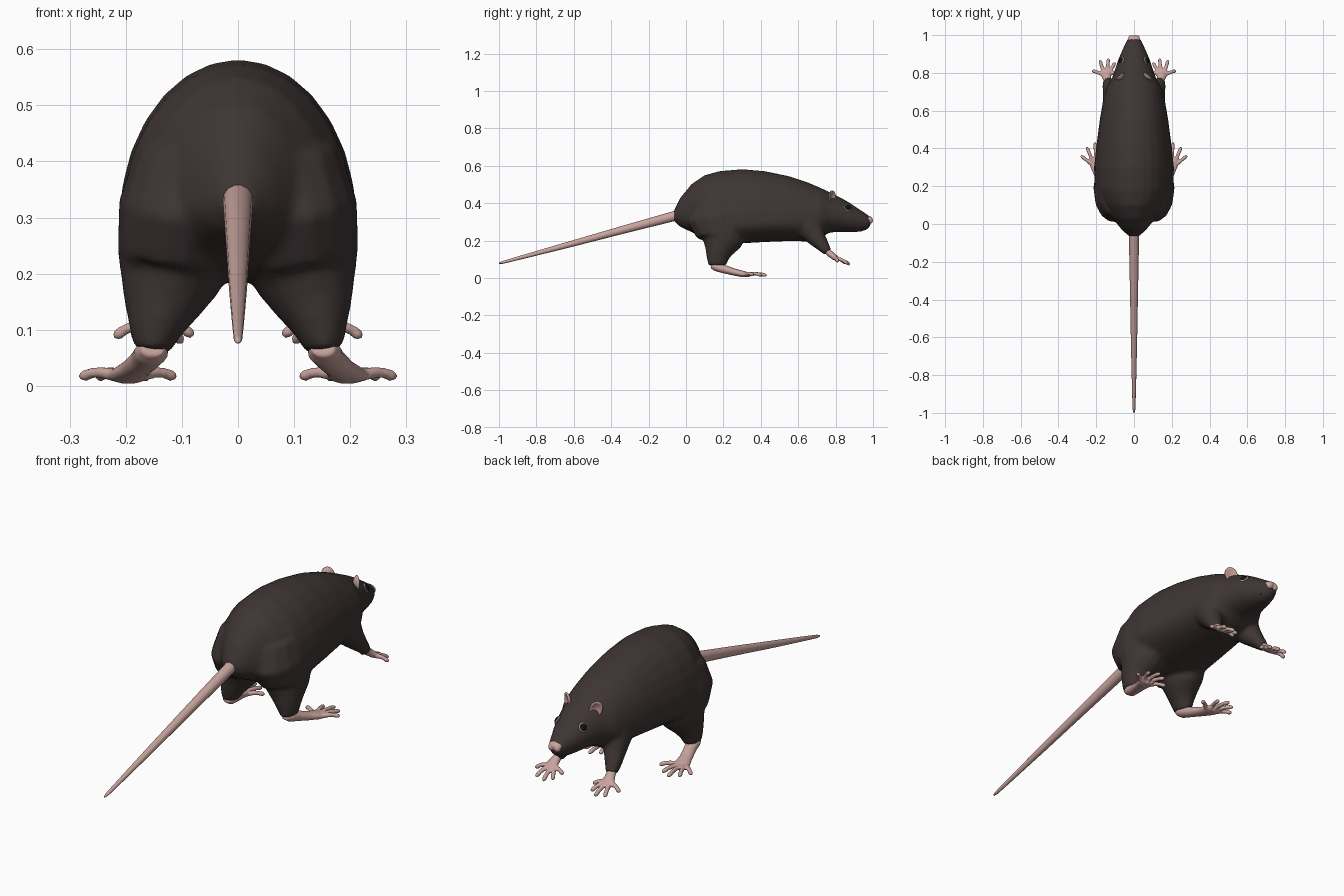
import bpy, bmesh
from math import sin, cos, pi
from mathutils import Vector, Matrix


def material(name, rgb):
    m = bpy.data.materials.new(name)
    m.diffuse_color = (*rgb, 1)
    return m


FUR = material("fur", (0.048, 0.036, 0.034))
SKIN = material("skin", (0.58, 0.37, 0.34))
EYE = material("eye", (0.006, 0.006, 0.006))
RIM = material("eye_rim", (0.25, 0.23, 0.22))
INNER = material("inner_ear", (0.50, 0.29, 0.27))


def loft(bm, rings):
    loops = [[bm.verts.new(p) for p in r] for r in rings]
    n = len(loops[0])
    for a, b in zip(loops, loops[1:]):
        for i in range(n):
            j = (i + 1) % n
            bm.faces.new((a[i], a[j], b[j], b[i]))
    bm.faces.new(loops[0][::-1])
    bm.faces.new(loops[-1])


def tube(bm, pts, side=1, up=(0, 0, 1), n=14):
    """Loft elliptical rings along a path of (x, y, z, width, depth)."""
    c = [Vector((p[0] * side, p[1], p[2])) for p in pts]
    rings = []
    for i, p in enumerate(pts):
        d = (c[min(i + 1, len(c) - 1)] - c[max(i - 1, 0)]).normalized()
        u = Vector(up).cross(d).normalized()
        v = d.cross(u)
        rings.append([c[i] + u * p[3] * cos(2 * pi * k / n) + v * p[4] * sin(2 * pi * k / n)
                      for k in range(n)])
    loft(bm, rings)


def finish(bm, name, mat, voxel=0, smooth=0):
    bmesh.ops.recalc_face_normals(bm, faces=bm.faces)
    for f in bm.faces:
        f.smooth = True
    me = bpy.data.meshes.new(name)
    bm.to_mesh(me)
    bm.free()
    ob = bpy.data.objects.new(name, me)
    bpy.context.collection.objects.link(ob)
    me.materials.append(mat)
    if voxel:
        r = ob.modifiers.new("blend", 'REMESH')
        r.mode = 'VOXEL'
        r.voxel_size = voxel
        r.use_smooth_shade = True
        s = ob.modifiers.new("soften", 'SMOOTH')
        s.factor = 0.5
        s.iterations = smooth
    return ob


# Furry body and head: y, top z, bottom z, widest z, half width
bm = bmesh.new()
profile = [(-0.066, 0.36, 0.305, 0.33, 0.026), (-0.03, 0.43, 0.272, 0.33, 0.065),
           (0.03, 0.503, 0.245, 0.32, 0.115), (0.1, 0.55, 0.21, 0.30, 0.17),
           (0.18, 0.572, 0.185, 0.29, 0.207), (0.3, 0.582, 0.185, 0.29, 0.212),
           (0.42, 0.572, 0.192, 0.30, 0.199), (0.55, 0.545, 0.197, 0.31, 0.182),
           (0.65, 0.512, 0.195, 0.31, 0.165), (0.72, 0.482, 0.215, 0.32, 0.148),
           (0.77, 0.458, 0.243, 0.33, 0.118), (0.83, 0.428, 0.246, 0.33, 0.097),
           (0.88, 0.399, 0.245, 0.32, 0.080), (0.93, 0.366, 0.246, 0.31, 0.058),
           (0.965, 0.343, 0.256, 0.305, 0.043), (0.987, 0.326, 0.277, 0.303, 0.028)]
rings = []
for y, t, b, m, w in profile:
    ring = []
    for k in range(28):
        s = sin(2 * pi * k / 28)
        ring.append(Vector((w * cos(2 * pi * k / 28), y, m + s * (t - m if s > 0 else m - b))))
    rings.append(ring)
loft(bm, rings)
for s in (1, -1):
    # hind thigh
    tube(bm, [(0.092, 0.17, 0.42, 0.085, 0.13), (0.105, 0.175, 0.32, 0.108, 0.17),
              (0.114, 0.195, 0.23, 0.102, 0.14), (0.122, 0.192, 0.19, 0.092, 0.107),
              (0.138, 0.174, 0.14, 0.069, 0.073), (0.148, 0.168, 0.10, 0.048, 0.058),
              (0.154, 0.166, 0.064, 0.034, 0.047)], s, up=(0, 1, 0))
    # foreleg
    tube(bm, [(0.088, 0.61, 0.34, 0.075, 0.08), (0.104, 0.66, 0.27, 0.063, 0.075),
              (0.119, 0.705, 0.205, 0.048, 0.048), (0.134, 0.738, 0.164, 0.036, 0.032),
              (0.14, 0.76, 0.136, 0.026, 0.023)], s)
finish(bm, "body", FUR, 0.01, 6)

# Tail
bm = bmesh.new()
tube(bm, [(0, -0.03, 0.338, 0.028, 0.028), (0, -0.07, 0.329, 0.027, 0.027),
          (0, -0.35, 0.254, 0.0215, 0.0215), (0, -0.65, 0.172, 0.016, 0.016),
          (0, -0.88, 0.110, 0.0105, 0.0105), (0, -0.98, 0.083, 0.0075, 0.0075),
          (0, -1.0, 0.078, 0.003, 0.003)])
finish(bm, "tail", SKIN)


def paw(name, side, sole, base, tips):
    bm = bmesh.new()
    tube(bm, sole, side)
    bx = Vector(base)
    for t in tips:
        t = Vector(t)
        start = bx + Vector(((t.x - bx.x) * 0.3, 0, 0))
        path = []
        for f, r, lift in ((0, .012, 0), (0.4, .010, .005), (0.65, .0095, .004),
                           (0.85, .0105, 0), (0.96, .007, -.002), (1, .003, -.003)):
            p = start.lerp(t, f)
            path.append((p.x, p.y, p.z + lift, r, r))
        tube(bm, path, side, n=10)
    finish(bm, name, SKIN, 0.0045, 3)


for s, label in ((1, "right"), (-1, "left")):
    paw("hind_foot_" + label, s,
        [(0.152, 0.135, 0.066, 0.022, 0.014), (0.154, 0.16, 0.06, 0.031, 0.024),
         (0.165, 0.205, 0.047, 0.028, 0.023), (0.182, 0.26, 0.031, 0.029, 0.019),
         (0.195, 0.31, 0.020, 0.037, 0.017), (0.20, 0.34, 0.016, 0.030, 0.012)],
        (0.196, 0.315, 0.02),
        [(0.282, 0.362, 0.018), (0.25, 0.408, 0.018), (0.207, 0.434, 0.016),
         (0.162, 0.412, 0.017), (0.11, 0.358, 0.018)])
    paw("front_paw_" + label, s,
        [(0.138, 0.742, 0.154, 0.020, 0.017), (0.143, 0.77, 0.13, 0.022, 0.018),
         (0.149, 0.795, 0.11, 0.030, 0.016), (0.15, 0.818, 0.098, 0.023, 0.011)],
        (0.149, 0.795, 0.107),
        [(0.221, 0.812, 0.089), (0.181, 0.868, 0.078), (0.135, 0.877, 0.073),
         (0.10, 0.855, 0.08), (0.079, 0.808, 0.092)])

    # Cupped ear facing forwards and outwards
    place = Matrix.Translation((0.076 * s, 0.783, 0.432)) @ Matrix.Rotation(-0.65 * s, 4, 'Z') \
        @ Matrix.Rotation(0.3 * s, 4, 'Y')
    bm = bmesh.new()
    bmesh.ops.create_uvsphere(bm, u_segments=20, v_segments=12, radius=1)
    for v in bm.verts:
        r2 = v.co.x ** 2 + v.co.z ** 2
        y = v.co.y * 0.010
        if v.co.y > 0:
            y -= 0.016 * max(0, 1 - r2 / 0.8)
        else:
            y -= 0.008 * (1 - r2)
        v.co = Vector((v.co.x * 0.029, y, v.co.z * 0.037))
    front = [f.index for f in bm.faces if f.normal.y > 0.2 and f.calc_center_median().xz.length < 0.026]
    bm.transform(place)
    ear = finish(bm, "ear_" + label, SKIN)
    ear.data.materials.append(INNER)
    for i in front:
        ear.data.polygons[i].material_index = 1

    # Eye and its pale rim
    look = Vector((0.8 * s, 0.3, 0.52)).normalized()
    turn = Matrix.Translation((0.066 * s, 0.865, 0.374)) @ look.to_track_quat('Z', 'Y').to_matrix().to_4x4()
    for part, mat, rad, thick in (("eye_", EYE, 0.0185, 0.012), ("eye_rim_", RIM, 0.0225, 0.007)):
        bm = bmesh.new()
        bmesh.ops.create_uvsphere(bm, u_segments=20, v_segments=12, radius=1)
        bm.transform(turn @ Matrix.Diagonal((rad, rad, thick, 1)))
        finish(bm, part + label, mat)

# Nose pad: a wide pad with two nostril lobes
bm = bmesh.new()
for x, y, z, a, b, c in ((0, 0.976, 0.314, 0.033, 0.022, 0.018),
                         (0.014, 0.983, 0.306, 0.017, 0.017, 0.017),
                         (-0.014, 0.983, 0.306, 0.017, 0.017, 0.017)):
    bmesh.ops.create_uvsphere(bm, u_segments=18, v_segments=12, radius=1,
                              matrix=Matrix.Translation((x, y, z)) @ Matrix.Diagonal((a, b, c, 1)))
finish(bm, "nose", SKIN, 0.004, 2)

# Mouth line under the muzzle
bm = bmesh.new()
tube(bm, [(x, 0.966 - 18 * x * x, 0.270, 0.006, 0.003) for x in (-0.036, -0.02, 0, 0.02, 0.036)], n=8)
finish(bm, "mouth", EYE)
